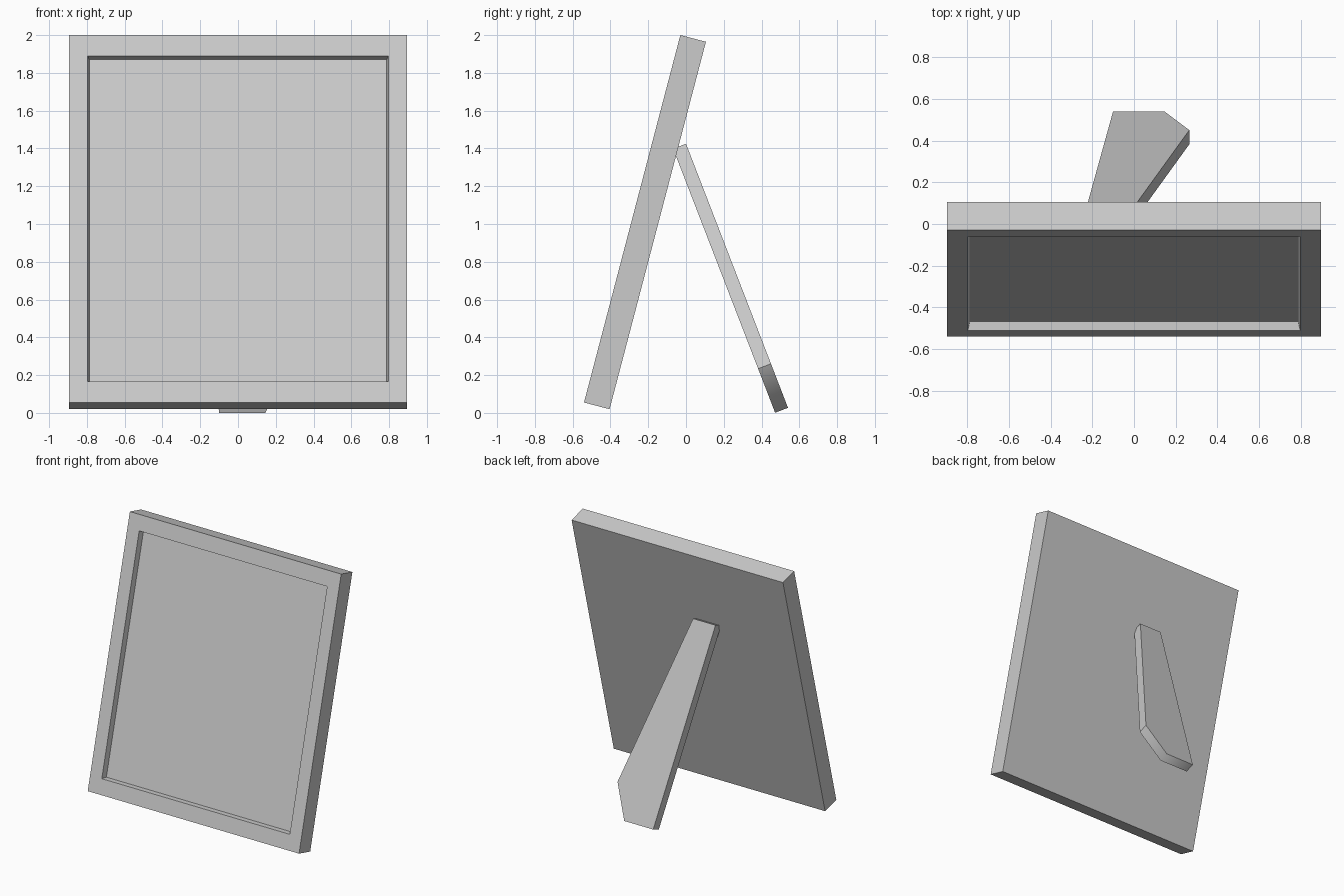
import bpy, bmesh
from math import sin, cos, atan2, hypot
from mathutils import Vector

if "Cube" in bpy.data.objects:
    bpy.data.objects.remove(bpy.data.objects["Cube"])


def leaning_mapper(y0, z0, lean):
    """Map (x, distance along the board, depth) onto a board leaning in y."""
    def to_world(x, v, d):
        return Vector((x, y0 + v * sin(lean) + d * cos(lean),
                       z0 + v * cos(lean) - d * sin(lean)))
    return to_world


def skin_loops(name, loops):
    """Join successive vertex loops with quads and cap both ends."""
    bm = bmesh.new()
    rings = [[bm.verts.new(p) for p in loop] for loop in loops]
    for a, b in zip(rings, rings[1:]):
        for i in range(len(a)):
            j = (i + 1) % len(a)
            bm.faces.new((a[i], a[j], b[j], b[i]))
    bm.faces.new(rings[0])
    bm.faces.new(rings[-1])
    bmesh.ops.recalc_face_normals(bm, faces=bm.faces)
    mesh = bpy.data.meshes.new(name)
    bm.to_mesh(mesh)
    bm.free()
    obj = bpy.data.objects.new(name, mesh)
    bpy.context.collection.objects.link(obj)
    return obj


# Leaning picture frame: back, front, opening edge, recessed panel
LENGTH = 2.011
frame_pt = leaning_mapper(-0.54, 0.055, atan2(0.51, 1.945))


def frame_ring(half_width, margin, depth):
    lo, hi = margin, LENGTH - margin
    return [frame_pt(x, v, depth) for x, v in
            ((-half_width, lo), (half_width, lo), (half_width, hi), (-half_width, hi))]


skin_loops("picture_frame", [
    frame_ring(0.895, 0.0, 0.14),
    frame_ring(0.895, 0.0, 0.0),
    frame_ring(0.796, 0.114, 0.0),
    frame_ring(0.787, 0.123, 0.042),
])

# Easel leg: flat board with an angled foot, its top sunk into the frame back
leg_len = hypot(0.54, 1.398)
leg_pt = leaning_mapper(0.54, 0.027, -atan2(0.54, 1.398))
outline = [(-0.10, 0.0), (0.145, 0.0), (0.265, 0.25), (-0.06, leg_len), (-0.25, leg_len)]
leg = skin_loops("easel_leg", [[leg_pt(x, v, d) for x, v in outline] for d in (0.0, -0.073)])

# Only the corner between the foot's end and its angled cut is shaded soft
mesh = leg.data
mesh.shade_smooth()
n = len(outline)
sharp = mesh.attributes.new("sharp_edge", 'BOOLEAN', 'EDGE')
for e in mesh.edges:
    sharp.data[e.index].value = set(e.vertices) != {1, n + 1}
